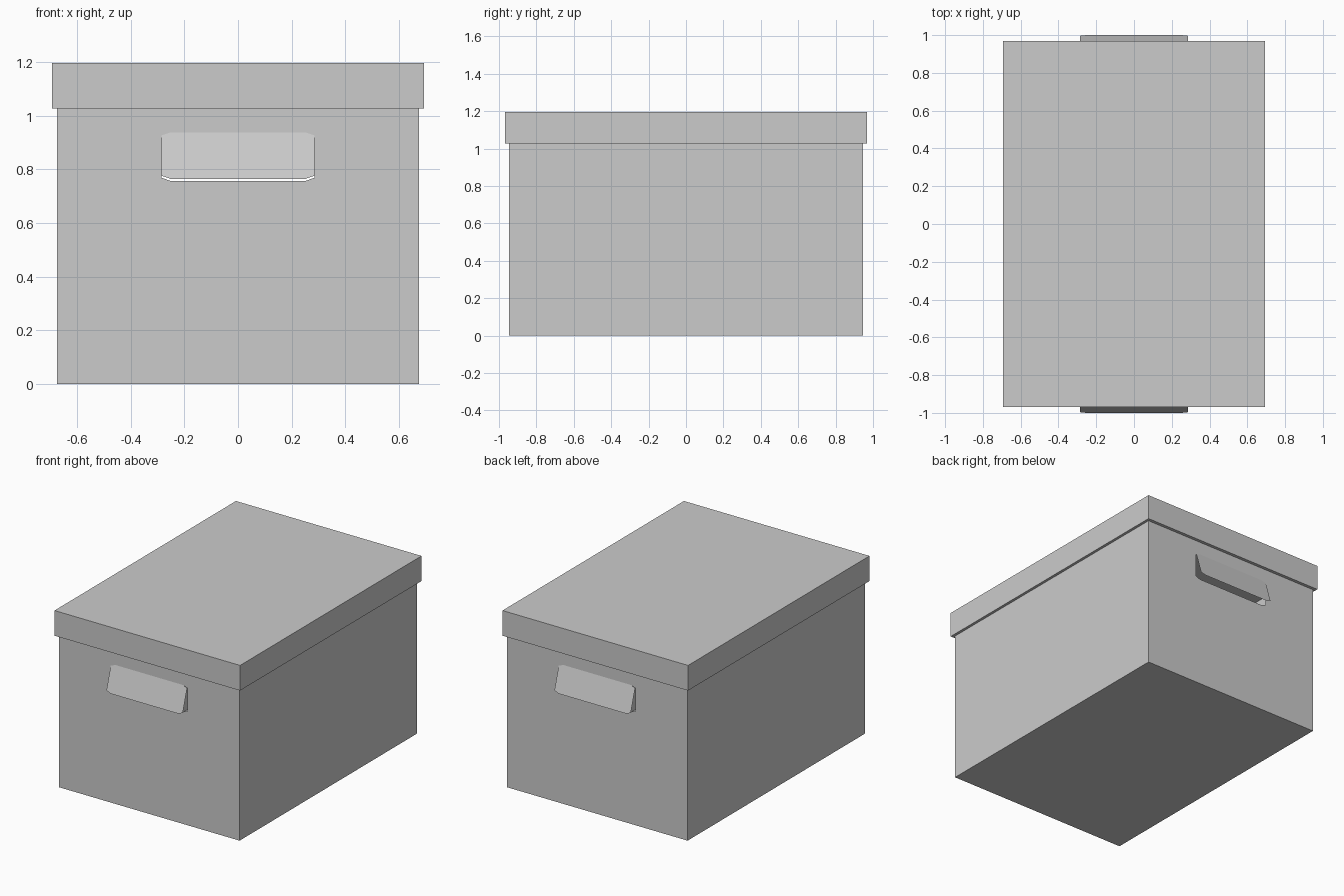
import bpy, bmesh
from math import asin
from mathutils import Matrix, Vector

if "Cube" in bpy.data.objects:
    bpy.data.objects.remove(bpy.data.objects["Cube"])

BX, BY, BZ = 0.675, 0.947, 1.026      # body half sizes and rim height
LX, LY, LZ = 0.693, 0.968, 1.196      # lid half sizes and top height
Z0, Z1, HX = 0.757, 0.938, 0.285      # hand hole
CX, CZ = 0.033, 0.012                 # hole corner chamfer

HOLE = [(-HX + CX, Z0), (HX - CX, Z0), (HX, Z0 + CZ), (HX, Z1 - CZ),
        (HX - CX, Z1), (-HX + CX, Z1), (-HX, Z1 - CZ), (-HX, Z0 + CZ)]


def finish(bm, name):
    me = bpy.data.meshes.new(name)
    bm.to_mesh(me)
    bm.free()
    ob = bpy.data.objects.new(name, me)
    bpy.context.collection.objects.link(ob)
    return ob


def face(bm, pts):
    return bm.faces.new([bm.verts.new(p) for p in pts])


def loop_edges(bm, pts):
    vs = [bm.verts.new(p) for p in pts]
    return [bm.edges.new((vs[i - 1], vs[i])) for i in range(len(vs))]


# Body: thin card, open on top, hand hole in each end wall
bm = bmesh.new()
face(bm, [(-BX, -BY, 0), (-BX, BY, 0), (BX, BY, 0), (BX, -BY, 0)])
for s in (-1, 1):
    face(bm, [(s * BX, -s * BY, 0), (s * BX, s * BY, 0),
              (s * BX, s * BY, BZ), (s * BX, -s * BY, BZ)])
    y = s * BY
    edges = loop_edges(bm, [(-BX, y, 0), (BX, y, 0), (BX, y, BZ), (-BX, y, BZ)])
    edges += loop_edges(bm, [(x, y, z) for x, z in HOLE])
    bmesh.ops.triangle_fill(bm, edges=edges, use_beauty=True, normal=(0, s, 0))
bmesh.ops.remove_doubles(bm, verts=bm.verts, dist=1e-4)
bmesh.ops.recalc_face_normals(bm, faces=bm.faces)
finish(bm, "box_body")

# Lid: overhanging cap with a narrow rim returning to the body
bm = bmesh.new()
bmesh.ops.create_cube(bm, size=1, matrix=Matrix.Translation((0, 0, (BZ + LZ) / 2))
                      @ Matrix.Diagonal((2 * LX, 2 * LY, LZ - BZ, 1)))
bm.faces.ensure_lookup_table()
bottom = min(bm.faces, key=lambda f: f.calc_center_median().z)
bmesh.ops.inset_individual(bm, faces=[bottom], thickness=LX - BX)
for v in bottom.verts:
    v.co.x = BX if v.co.x > 0 else -BX
    v.co.y = BY if v.co.y > 0 else -BY
bmesh.ops.delete(bm, geom=[bottom], context='FACES')
finish(bm, "lid")

# Handle flaps: the cut-outs, hinged outward along their top edge
angle = asin((1 - BY) / (Z1 - Z0))
for s, name in ((-1, "front_flap"), (1, "back_flap")):
    bm = bmesh.new()
    f = face(bm, [(x, s * BY, z) for x, z in HOLE])
    bmesh.ops.rotate(bm, verts=bm.verts, cent=Vector((0, s * BY, Z1)),
                     matrix=Matrix.Rotation(s * angle, 3, 'X'))
    f.normal_update()
    if f.normal.y * s < 0:
        f.normal_flip()
    finish(bm, name)
